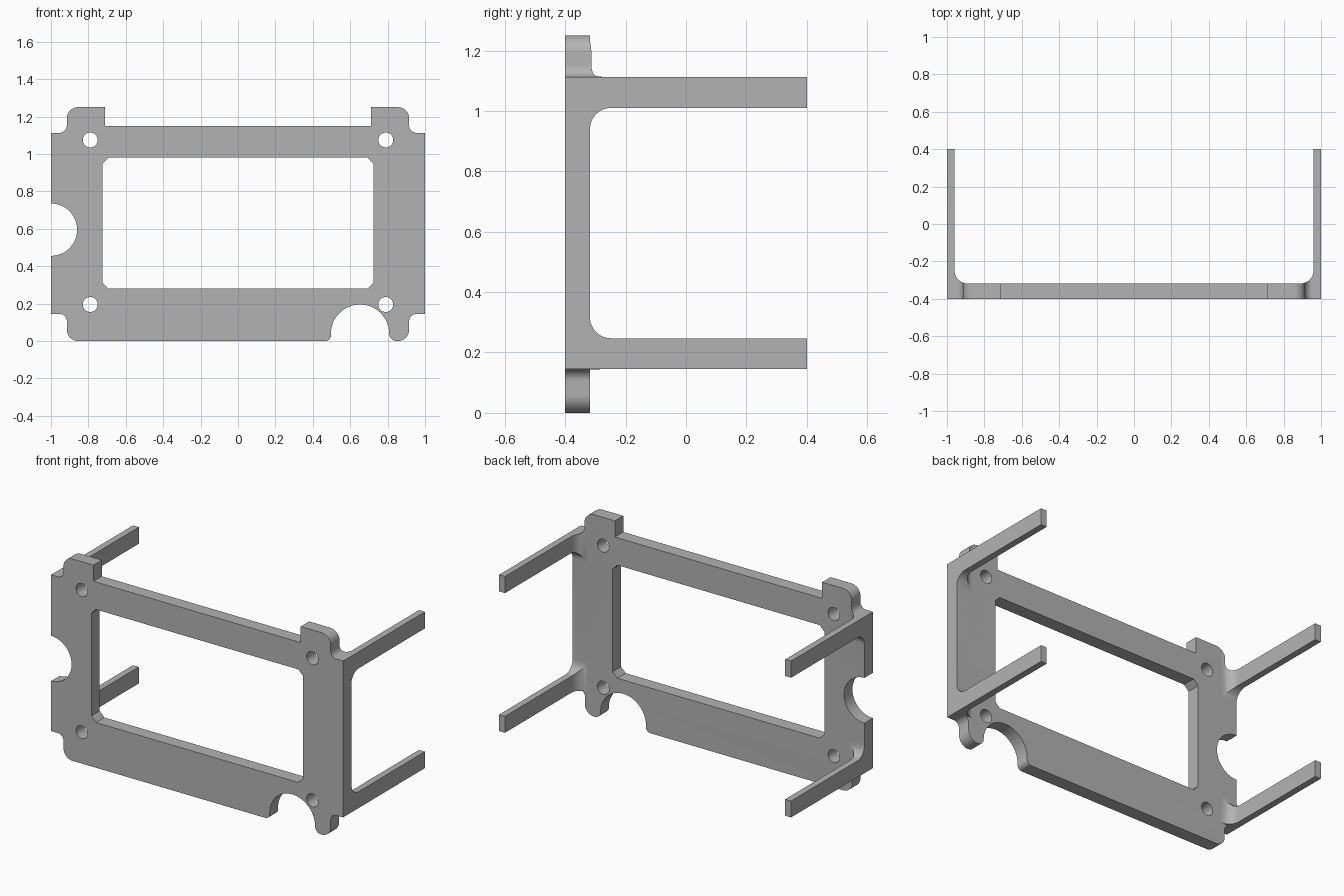
import bpy, bmesh, math
from mathutils import Vector

cube = bpy.data.objects.get("Cube")
if cube:
    bpy.data.objects.remove(cube, do_unlink=True)

FRONT, BACK, END = -0.4, -0.318, 0.4   # plate front, plate back, arm tips
TOP, LOW, HIGH = 1.25, 0.145, 1.113    # tab top, arm outer edges
R = 0.07                               # inner fillet radius


def rounded(corners, segs=12):
    """Outline from right-angled corners (u, v, radius)."""
    pts = []
    for i, (u, v, r) in enumerate(corners):
        p = Vector((u, v))
        if not r:
            pts.append(p)
            continue
        a = (Vector(corners[i - 1][:2]) - p).normalized()
        b = (Vector(corners[(i + 1) % len(corners)][:2]) - p).normalized()
        c = p + (a + b) * r
        for k in range(segs + 1):
            t = math.pi / 2 * k / segs
            pts.append(c - (b * math.cos(t) + a * math.sin(t)) * r)
    return pts


def circle(u, v, r, n=48):
    return [Vector((u + r * math.cos(math.tau * k / n),
                    v + r * math.sin(math.tau * k / n))) for k in range(n)]


def prism(name, pts, axis, lo, hi):
    """Extrude an outline along an axis; the outline uses the other two."""
    bm = bmesh.new()
    verts = []
    for p in pts:
        co = [p[0], p[1]]
        co.insert(axis, lo)
        verts.append(bm.verts.new(co))
    face = bm.faces.new(verts)
    ext = bmesh.ops.extrude_face_region(bm, geom=[face])["geom"]
    shift = Vector((0, 0, 0))
    shift[axis] = hi - lo
    bmesh.ops.translate(bm, vec=shift,
                        verts=[g for g in ext if isinstance(g, bmesh.types.BMVert)])
    bmesh.ops.recalc_face_normals(bm, faces=bm.faces)
    mesh = bpy.data.meshes.new(name)
    bm.to_mesh(mesh)
    bm.free()
    ob = bpy.data.objects.new(name, mesh)
    bpy.context.collection.objects.link(ob)
    return ob


def cut(target, cutter):
    cutter.hide_render = True
    mod = target.modifiers.new("cut", "BOOLEAN")
    mod.operation = "DIFFERENCE"
    mod.solver = "EXACT"
    mod.object = cutter
    bpy.context.view_layer.objects.active = target
    bpy.ops.object.modifier_apply(modifier=mod.name)
    bpy.data.objects.remove(cutter, do_unlink=True)


# Outer silhouette, with corner tabs and the round notch in the lower edge
outline = rounded([
    (-0.915, 0, 0.06),
    (0.497, 0, 0.03), (0.497, 0.195, 0.155), (0.808, 0.195, 0.155), (0.808, 0, 0.04),
    (0.915, 0, 0.06), (0.915, LOW, 0.04), (1, LOW, 0),
    (1, HIGH, 0), (0.915, HIGH, 0.04), (0.915, TOP, 0.06),
    (0.71, TOP, 0), (0.71, 1.15, 0), (-0.71, 1.15, 0), (-0.71, TOP, 0),
    (-0.915, TOP, 0.06), (-0.915, HIGH, 0.04), (-1, HIGH, 0),
    (-1, LOW, 0), (-0.915, LOW, 0.04)])
frame = prism("mounting_frame", outline, 1, FRONT, END)

# Hollow behind the plate, leaving the thin side walls with filleted roots
cut(frame, prism("hollow", rounded([
    (-0.96, BACK, R), (0.96, BACK, R), (0.96, 1, 0), (-0.96, 1, 0)]), 2, -1, 2))

# Open the side walls so that two arms remain on each side
cut(frame, prism("arm_gap", rounded([
    (BACK, 0.247, R), (1, 0.247, 0), (1, 1.01, 0), (BACK, 1.01, R)]), 0, -2, 2))

# Keep the lower feet flat at the back
cut(frame, prism("foot_trim", rounded([
    (BACK, -1, 0), (1, -1, 0), (1, LOW - 0.001, 0), (BACK, LOW - 0.001, 0)]), 0, -2, 2))

# Central window with chamfered corners
cut(frame, prism("window", rounded([
    (x, z, 0.032) for x, z in
    ((-0.725, 0.28), (0.725, 0.28), (0.725, 0.98), (-0.725, 0.98))], 1), 1, -1, 1))

# Side notch and four screw holes
cut(frame, prism("side_notch", circle(-1, 0.595, 0.14), 1, -1, 1))
for x in (-0.79, 0.79):
    for z in (0.195, 1.075):
        cut(frame, prism("screw_hole", circle(x, z, 0.04, 32), 1, -1, 1))

# Plain grey finish
grey = bpy.data.materials.new("grey")
grey.use_nodes = True
colour = (0.45, 0.45, 0.45, 1)
grey.diffuse_color = colour
grey.node_tree.nodes["Principled BSDF"].inputs["Base Color"].default_value = colour
frame.data.materials.clear()
frame.data.materials.append(grey)
for poly in frame.data.polygons:
    poly.material_index = 0

bpy.ops.object.select_all(action="DESELECT")
frame.select_set(True)
bpy.context.view_layer.objects.active = frame
bpy.ops.object.shade_smooth_by_angle(angle=math.radians(30))
